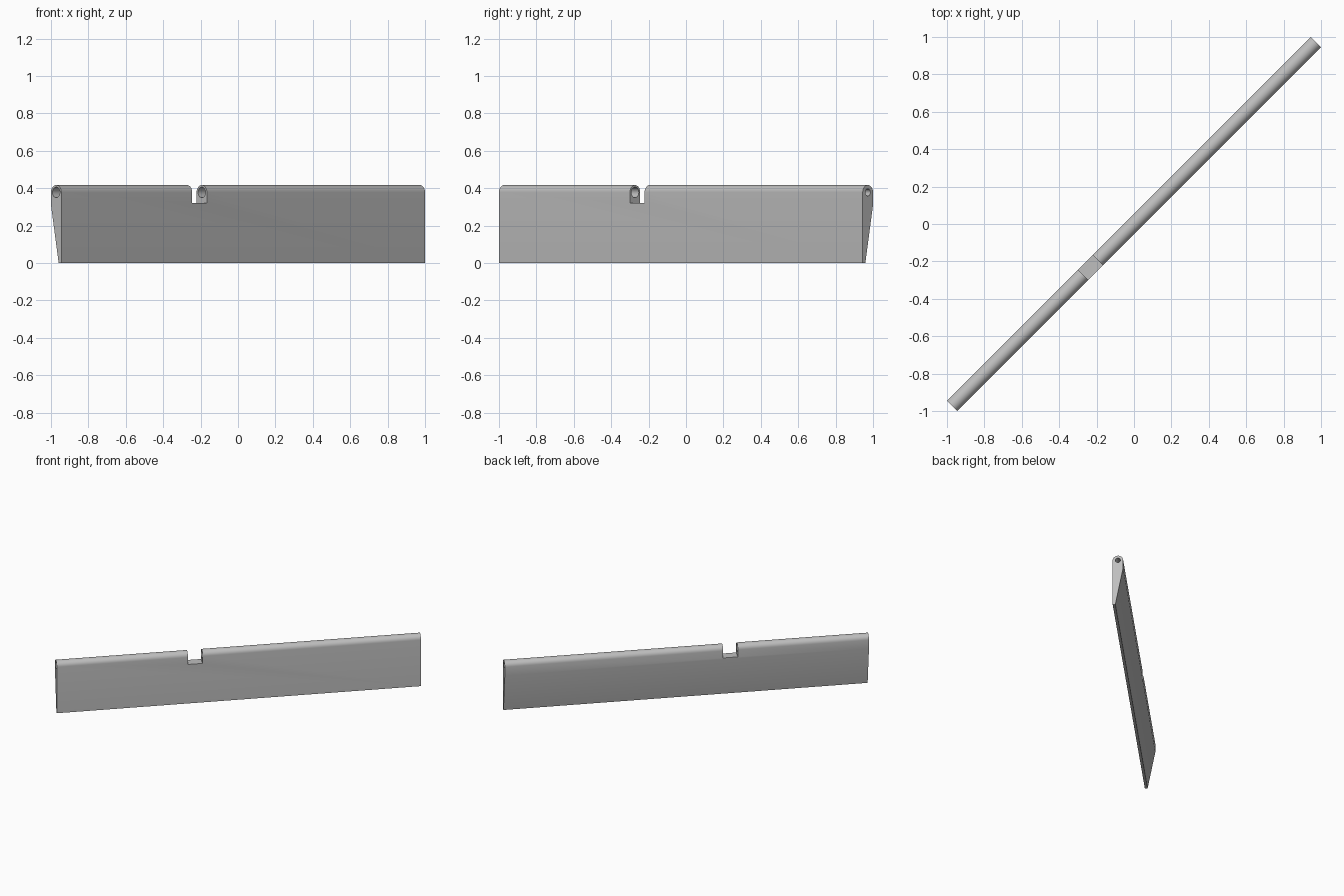
import bpy
import bmesh
from math import sin, cos, pi, radians
from mathutils import Matrix

if "Cube" in bpy.data.objects:
    bpy.data.objects.remove(bpy.data.objects["Cube"], do_unlink=True)

HALF_LEN = 1.375
RADIUS = 0.039      # rounded top edge, half the thickness
AXIS_Z = 0.378      # height of the pin bore
TURN = Matrix.Rotation(radians(45), 4, "Z")

grey = bpy.data.materials.new("plain grey")
grey.use_nodes = True
colour = (0.52, 0.52, 0.52, 1)
grey.diffuse_color = colour
grey.node_tree.nodes["Principled BSDF"].inputs["Base Color"].default_value = colour


def make_object(name, bm):
    bmesh.ops.recalc_face_normals(bm, faces=bm.faces)
    bm.transform(TURN)
    mesh = bpy.data.meshes.new(name)
    bm.to_mesh(mesh)
    bm.free()
    mesh.materials.append(grey)
    obj = bpy.data.objects.new(name, mesh)
    bpy.context.collection.objects.link(obj)
    return obj


def box_cutter(name, x0, x1, z0, z1):
    bm = bmesh.new()
    size = Matrix.Diagonal((x1 - x0, 0.2, z1 - z0, 1))
    place = Matrix.Translation(((x0 + x1) / 2, 0, (z0 + z1) / 2))
    bmesh.ops.create_cube(bm, size=1, matrix=place @ size)
    return make_object(name, bm)


def bore_cutter(name, x0, x1, radius):
    bm = bmesh.new()
    place = Matrix.Translation(((x0 + x1) / 2, 0, AXIS_Z)) @ Matrix.Rotation(pi / 2, 4, "Y")
    bmesh.ops.create_cone(bm, cap_ends=True, segments=32, radius1=radius,
                          radius2=radius, depth=x1 - x0, matrix=place)
    return make_object(name, bm)


# Flap: rounded top, flat front, back tapering to a thin lower edge
profile = [(RADIUS * cos(pi * i / 16), AXIS_Z + RADIUS * sin(pi * i / 16)) for i in range(17)]
profile += [(-RADIUS, 0), (-0.019, 0), (RADIUS, 0.31)]
bm = bmesh.new()
face = bm.faces.new([bm.verts.new((-HALF_LEN, y, z)) for y, z in profile])
ext = bmesh.ops.extrude_face_region(bm, geom=[face])
moved = [g for g in ext["geom"] if isinstance(g, bmesh.types.BMVert)]
bmesh.ops.translate(bm, verts=moved, vec=(2 * HALF_LEN, 0, 0))
flap = make_object("hinged_flap", bm)

# Hinge notch and pin bores, narrower at the far end
cutters = [
    box_cutter("notch_cutter", -0.385, -0.274, 0.32, 0.5),
    bore_cutter("bore_cutter", -1.5, 1.3, 0.028),
    bore_cutter("end_bore_cutter", 1.25, 1.5, 0.019),
]
bpy.ops.object.select_all(action="DESELECT")
bpy.context.view_layer.objects.active = flap
flap.select_set(True)
for cutter in cutters:
    cutter.hide_render = True
    mod = flap.modifiers.new(cutter.name, "BOOLEAN")
    mod.operation = "DIFFERENCE"
    mod.solver = "EXACT"
    mod.object = cutter
    bpy.ops.object.modifier_apply(modifier=mod.name)
    bpy.data.objects.remove(cutter, do_unlink=True)

bpy.ops.object.shade_smooth_by_angle(angle=radians(30))
